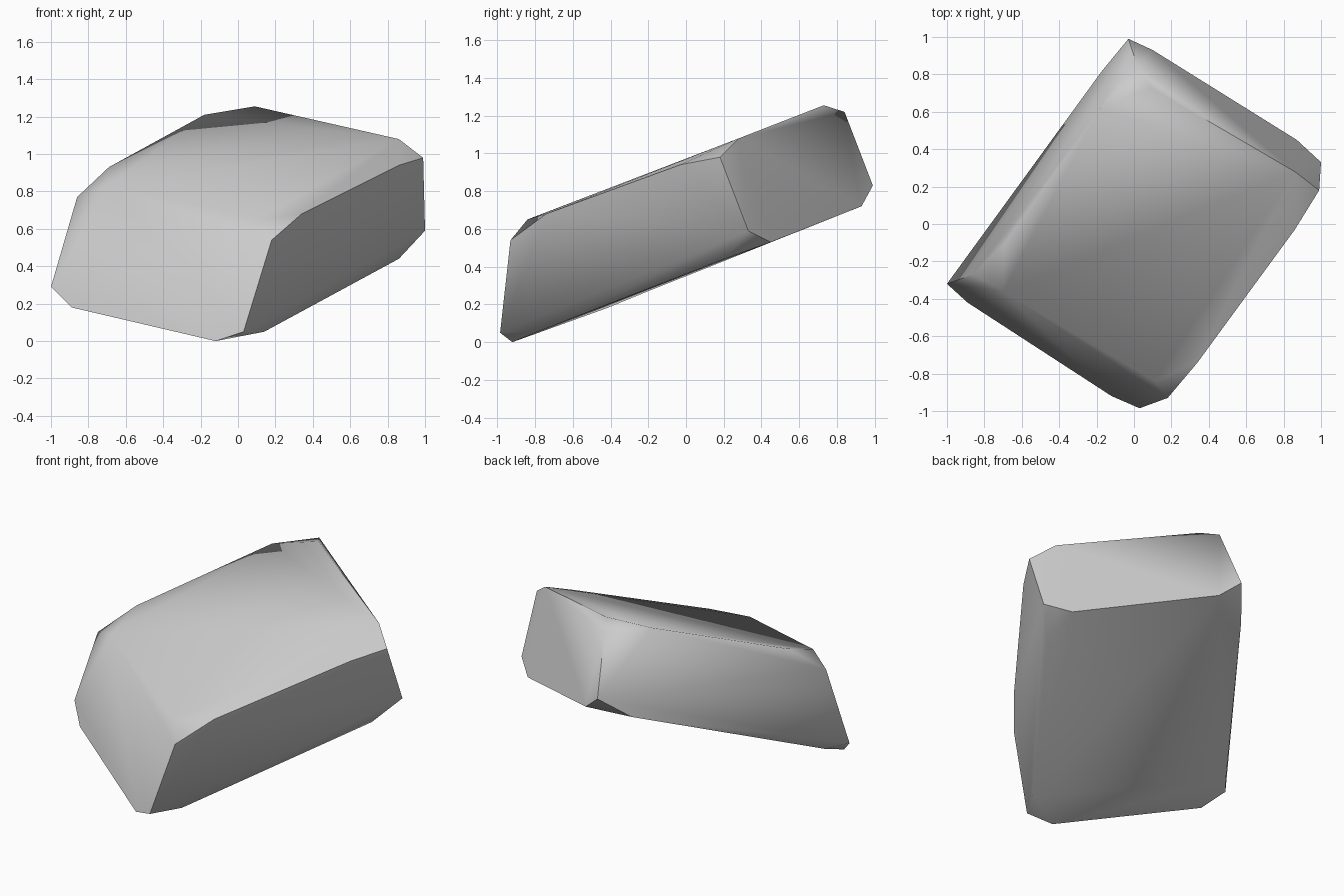
import bpy, bmesh, math

if "Cube" in bpy.data.objects:
    bpy.data.objects.remove(bpy.data.objects["Cube"])

# Tilted slab of rock: the three chipped points around each block corner
corners = {
    "south_top":    [(.11, -.84, .65), (.18, -.93, .54), (.34, -.74, .68)],
    "south_bottom": [(.03, -.985, .05), (-.12, -.92, 0), (.14, -.80, .05)],
    "west_top":     [(-.86, -.27, .77), (-.69, -.10, .93), (-.70, -.36, .83)],
    "west_bottom":  [(-1, -.32, .29), (-.89, -.42, .18), (-.90, -.20, .27)],
    "north_top":    [(-.18, .62, 1.21), (.09, .73, 1.255), (.02, .84, 1.22)],
    "north_bottom": [(-.03, .99, .83), (.10, .93, .72), (-.17, .82, .68)],
    "east_top":     [(.86, .28, 1.08), (.99, .18, .98), (.86, -.03, .94)],
    "east_bottom":  [(1, .33, .59), (.86, .20, .44), (.87, .45, .53)],
}

# Skin the points with a convex surface
bm = bmesh.new()
for points in corners.values():
    for p in points:
        bm.verts.new(p)
bmesh.ops.convex_hull(bm, input=bm.verts)
bmesh.ops.dissolve_limit(bm, angle_limit=math.radians(2), verts=bm.verts, edges=bm.edges)
bmesh.ops.recalc_face_normals(bm, faces=bm.faces)
mesh = bpy.data.meshes.new("rock_slab")
bm.to_mesh(mesh)
bm.free()
rock = bpy.data.objects.new("rock_slab", mesh)
bpy.context.collection.objects.link(rock)

# Soft shading with only the sharpest chips left hard
bpy.context.view_layer.objects.active = rock
rock.select_set(True)
bpy.ops.object.shade_smooth_by_angle(angle=math.radians(60))
